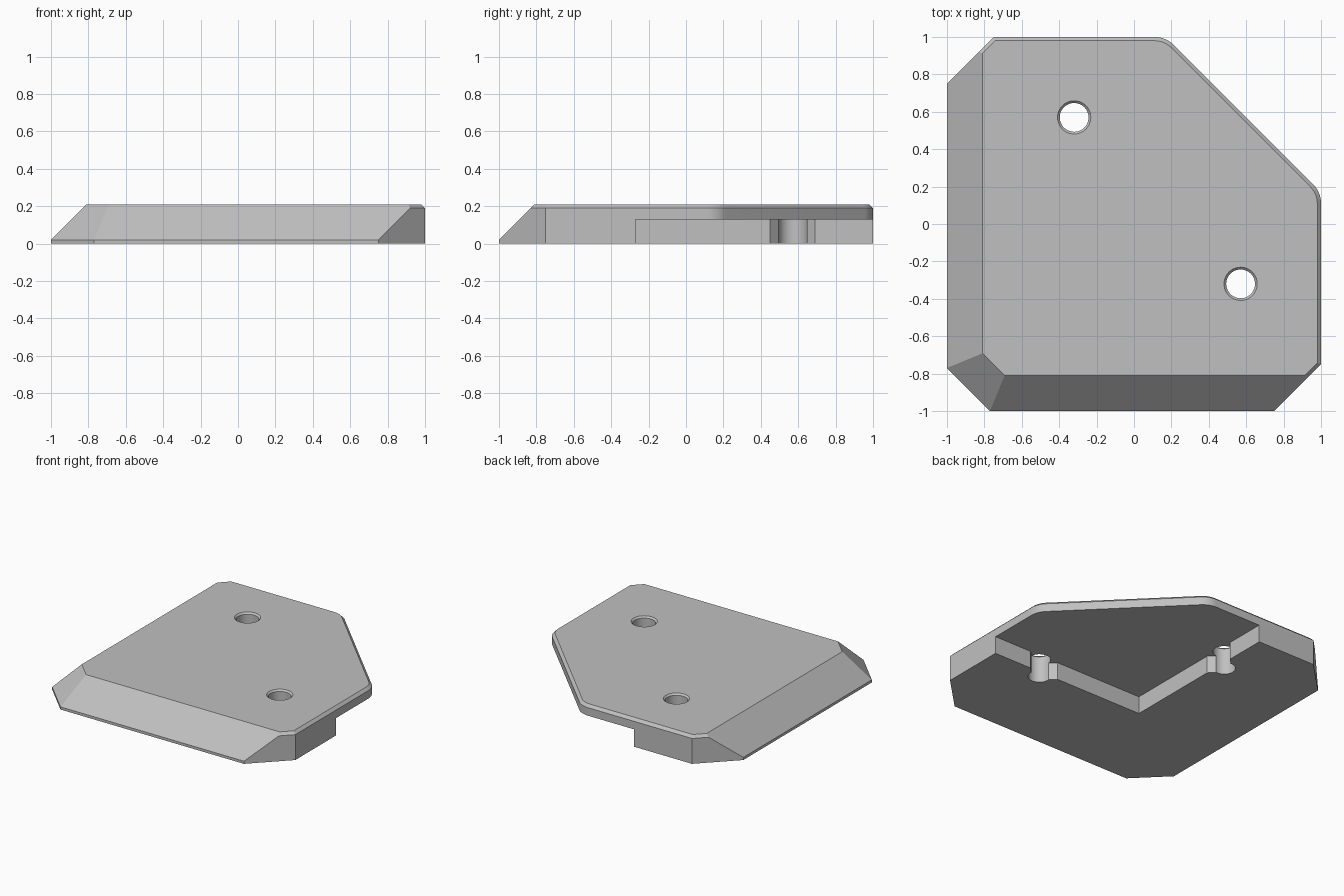
import bpy, bmesh, math
from mathutils import Vector

if "Cube" in bpy.data.objects:
    bpy.data.objects.remove(bpy.data.objects["Cube"], do_unlink=True)

TOP = 0.21       # plate height
WIDE = 0.19      # large slope on the front and left sides
SMALL = 0.02     # fine edge bevel elsewhere


def loft(rings):
    """Closed solid through stacked rings of (x, y, z) points."""
    bm = bmesh.new()
    loops = [[bm.verts.new(p) for p in ring] for ring in rings]
    n = len(loops[0])
    bm.faces.new(loops[0])
    bm.faces.new(loops[-1])
    for a, b in zip(loops, loops[1:]):
        for i in range(n):
            j = (i + 1) % n
            bm.faces.new((a[i], a[j], b[j], b[i]))
    bmesh.ops.recalc_face_normals(bm, faces=bm.faces)
    return bm


def prism(outline, z0, z1):
    return loft([[(x, y, z) for x, y in outline] for z in (z0, z1)])


def make_object(name, bm):
    mesh = bpy.data.meshes.new(name)
    bm.to_mesh(mesh)
    bm.free()
    obj = bpy.data.objects.new(name, mesh)
    bpy.context.collection.objects.link(obj)
    return obj


def mirrored(points):
    """Reflect across the diagonal x = y, reversed to continue the loop."""
    return [(y, x) for x, y in reversed(points)]


# Outline, symmetric about the diagonal, with one rounded corner pair
radius = 0.145
arc_centre = Vector((0.11, 1 - radius))
half = [(-0.77, -1), (0.75, -1), (1, -0.75)]
rounded = [(arc_centre.y + radius * math.cos(t), arc_centre.x + radius * math.sin(t))
           for t in (math.radians(45) * i / 8 for i in range(9))]
half += rounded
outline = half + mirrored(half)

# Plate: prism with each top edge sliced at 45 degrees
bm = prism(outline, 0, TOP)
for i, p in enumerate(outline):
    a, b = Vector(p), Vector(outline[(i + 1) % len(outline)])
    d = (b - a).normalized()
    normal = Vector((d.y, -d.x, 0))
    mid = (a + b) / 2
    sloped = (normal.x < -0.5 and normal.y < 0.5) or (normal.y < -0.5 and normal.x < 0.5)
    width = WIDE if sloped else SMALL
    cut = bmesh.ops.bisect_plane(
        bm, geom=bm.verts[:] + bm.edges[:] + bm.faces[:], dist=1e-6,
        plane_co=(mid.x, mid.y, TOP - width),
        plane_no=(normal + Vector((0, 0, 1))).normalized(), clear_outer=True)
    edges = [e for e in cut["geom_cut"] if isinstance(e, bmesh.types.BMEdge)]
    bmesh.ops.edgenet_fill(bm, edges=edges)
bmesh.ops.recalc_face_normals(bm, faces=bm.faces)
plate = make_object("corner_plate", bm)

# Underside recess with a flared notch at each hole
notched_wall = [(-0.27, -0.27), (0.45, -0.27), (0.494, -0.314),
                (0.646, -0.314), (0.69, -0.27), (1.2, -0.27)]
recess = notched_wall + [(1.2, 1.2)] + mirrored(notched_wall)[:-1]
cutters = [make_object("recess_cutter", prism(recess, -0.1, 0.13))]

# Screw holes with a chamfered rim
for x, y in ((-0.32, 0.57), (0.57, -0.32)):
    rings = []
    for r, z in ((0.077, -0.1), (0.077, TOP - 0.012), (0.109, TOP + 0.02)):
        rings.append([(x + r * math.cos(k * math.tau / 48),
                       y + r * math.sin(k * math.tau / 48), z) for k in range(48)])
    cutters.append(make_object("hole_cutter", loft(rings)))

bpy.ops.object.select_all(action='DESELECT')
plate.select_set(True)
bpy.context.view_layer.objects.active = plate
for cutter in cutters:
    cutter.hide_render = True
    mod = plate.modifiers.new("cut", 'BOOLEAN')
    mod.operation = 'DIFFERENCE'
    mod.solver = 'EXACT'
    mod.object = cutter
    bpy.ops.object.modifier_apply(modifier=mod.name)
    bpy.data.objects.remove(cutter, do_unlink=True)

# Single grey finish
grey = bpy.data.materials.new("plain_grey")
grey.use_nodes = True
colour = (0.53, 0.53, 0.53, 1)
grey.diffuse_color = colour
grey.node_tree.nodes["Principled BSDF"].inputs["Base Color"].default_value = colour
plate.data.materials.clear()
plate.data.materials.append(grey)
bpy.ops.object.shade_smooth_by_angle(angle=math.radians(25))
